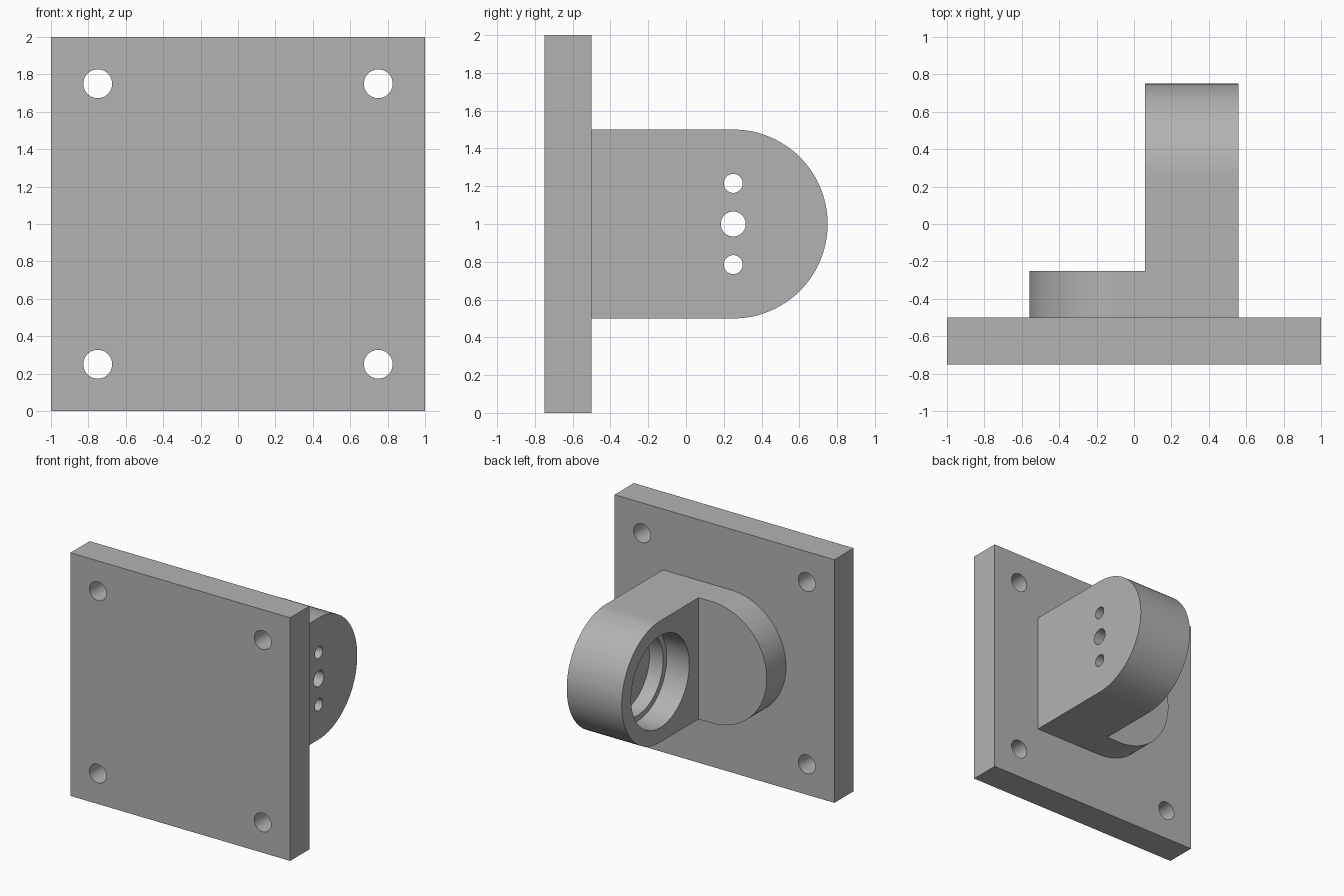
import bpy, bmesh, math
from mathutils import Matrix, Vector

cube = bpy.data.objects.get("Cube")
if cube:
    bpy.data.objects.remove(cube, do_unlink=True)

grey = bpy.data.materials.new("machined_grey")
grey.use_nodes = True
COLOUR = (0.45, 0.45, 0.45, 1)
grey.diffuse_color = COLOUR
grey.node_tree.nodes["Principled BSDF"].inputs["Base Color"].default_value = COLOUR


def finish(name, bm):
    bmesh.ops.recalc_face_normals(bm, faces=bm.faces[:])
    mesh = bpy.data.meshes.new(name)
    bm.to_mesh(mesh)
    bm.free()
    mesh.materials.append(grey)
    obj = bpy.data.objects.new(name, mesh)
    bpy.context.collection.objects.link(obj)
    return obj


def prism(name, points, depth):
    """Extrude a closed 3D outline along a vector."""
    bm = bmesh.new()
    face = bm.faces.new([bm.verts.new(p) for p in points])
    ext = bmesh.ops.extrude_face_region(bm, geom=[face])["geom"]
    verts = [v for v in ext if isinstance(v, bmesh.types.BMVert)]
    bmesh.ops.translate(bm, verts=verts, vec=Vector(depth))
    return finish(name, bm)


def rod(name, start, axis, radius, length, segments=48):
    """Cylinder running from start along +x or +y."""
    bm = bmesh.new()
    turn = Matrix.Rotation(math.pi / 2, 4, "Y" if axis == "X" else "X")
    step = Vector((length / 2, 0, 0) if axis == "X" else (0, length / 2, 0))
    bmesh.ops.create_cone(bm, cap_ends=True, segments=segments, radius1=radius,
                          radius2=radius, depth=length,
                          matrix=Matrix.Translation(Vector(start) + step) @ turn)
    return finish(name, bm)


def combine(target, tool, operation):
    mod = target.modifiers.new(operation.lower(), "BOOLEAN")
    mod.operation, mod.solver, mod.object = operation, "EXACT", tool
    bpy.context.view_layer.objects.active = target
    bpy.ops.object.modifier_apply(modifier=mod.name)
    bpy.data.objects.remove(tool, do_unlink=True)


def rounded_tab(flat, centre, radius=0.5, steps=48):
    """Outline (u, z) with a square end at flat and a half-round end past centre."""
    side = 1 if centre > flat else -1
    arc = [(centre + side * radius * math.cos(a), 1 + radius * math.sin(a))
           for a in (math.pi * (i / steps - 0.5) for i in range(steps + 1))]
    return [(flat, 1 - radius)] + arc + [(flat, 1 + radius)]


# Mounting plate with four corner holes
BACK = -0.5
plate = prism("mounting_plate", [(-1, -0.75, 0), (1, -0.75, 0), (1, -0.75, 2), (-1, -0.75, 2)],
              (0, 0.25, 0))
for x in (-0.75, 0.75):
    for z in (0.25, 1.75):
        combine(plate, rod("bolt_hole", (x, -0.85, z), "Y", 0.077, 0.5), "DIFFERENCE")

# Bracket: upright arm joined to a low rounded foot
INNER, OUTER, AXIS_Y = 0.06, 0.56, 0.25
bracket = prism("bearing_bracket", [(INNER, y, z) for y, z in rounded_tab(BACK, AXIS_Y)],
                (OUTER - INNER, 0, 0))
foot = prism("foot", [(x, BACK, z) for x, z in rounded_tab(0.3, -0.06)], (0, 0.25, 0))
combine(bracket, foot, "UNION")

# Stepped bearing bore, open on the inner side
for radius, floor in ((0.378, 0.265), (0.332, 0.39)):
    combine(bracket, rod("bore", (-0.1, AXIS_Y, 1), "X", radius, floor + 0.1, 64), "DIFFERENCE")

# Centre hole and two screw holes through the arm wall
for z, radius in ((0.785, 0.05), (1, 0.066), (1.215, 0.05)):
    combine(bracket, rod("screw_hole", (0.2, AXIS_Y, z), "X", radius, 0.5), "DIFFERENCE")

# Smooth the round surfaces, keep edges crisp
for obj in (plate, bracket):
    bpy.ops.object.select_all(action="DESELECT")
    obj.select_set(True)
    bpy.context.view_layer.objects.active = obj
    bpy.ops.object.shade_smooth_by_angle(angle=math.radians(30))
